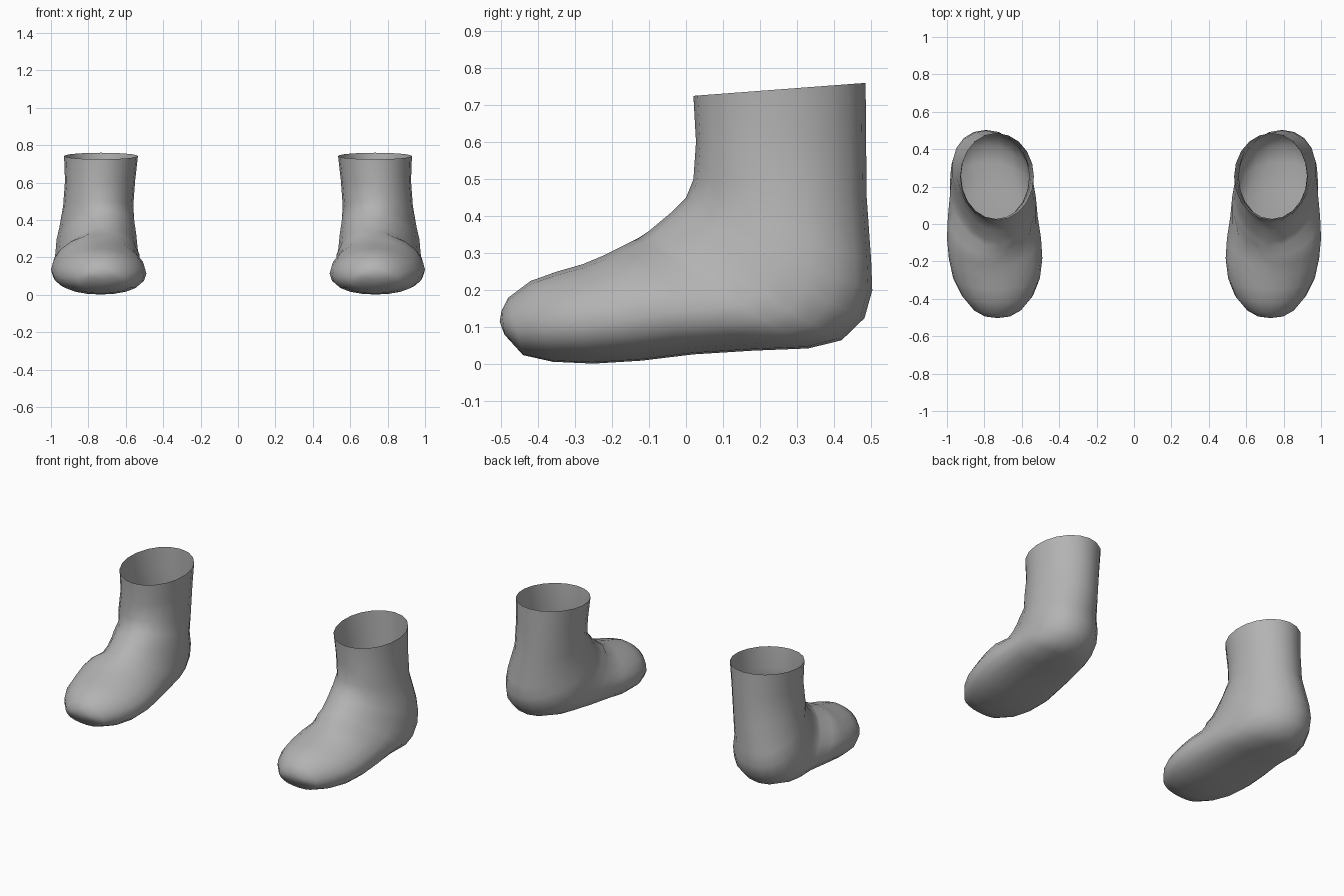
import bpy, bmesh
from math import sin, cos, pi
from mathutils import Vector

cube = bpy.data.objects.get("Cube")
if cube:
    bpy.data.objects.remove(cube, do_unlink=True)

SIDES = 20

# Cross sections from cuff to toe:
# upper edge y, z, lower edge y, z, inner x, outer x
SECTIONS = [
    (.02, .725, .485, .76, .535, .93),
    (.027, .6, .486, .62, .55, .925),
    (.02, .5, .488, .45, .56, .935),
    (0, .45, .5, .28, .555, .955),
    (-.04, .41, .503, .2, .545, .97),
    (-.07, .385, .482, .125, .54, .975),
    (-.1, .36, .42, .065, .535, .98),
    (-.13, .34, .33, .043, .525, .985),
    (-.17, .32, .18, .037, .515, .995),
    (-.22, .295, .02, .027, .497, 1),
    (-.28, .27, -.12, .01, .49, .99),
    (-.35, .25, -.25, .002, .503, .967),
    (-.42, .225, -.36, .007, .54, .92),
    (-.48, .18, -.44, .025, .6, .86),
    (-.498, .145, -.49, .08, .66, .8),
]
TOE_TIP = Vector((.73, -.503, .115))


def make_material(name, value):
    mat = bpy.data.materials.new(name)
    mat.use_nodes = True
    colour = (value, value, value, 1)
    mat.diffuse_color = colour
    mat.node_tree.nodes["Principled BSDF"].inputs["Base Color"].default_value = colour
    return mat


def section_ring(bm, index, side):
    """Oval between an upper and a lower edge point, fuller near the sole."""
    uy, uz, ly, lz, inner, outer = SECTIONS[index]
    upper, lower = Vector((0, uy, uz)), Vector((0, ly, lz))
    centre, half = (inner + outer) / 2, (outer - inner) / 2
    fullness = .1 if index > 6 else .02 * max(0, index - 2)
    heel_shift = .07 if 3 <= index <= 7 else 0
    ring = []
    for i in range(SIDES):
        angle = 2 * pi * i / SIDES
        s = (1 - cos(angle)) / 2
        p = upper.lerp(lower, s + fullness * sin(angle) ** 2)
        p.x = side * (centre + half * sin(angle) + heel_shift * (s - .5))
        ring.append(bm.verts.new(p))
    return ring


def make_sock(name, side, material):
    bm = bmesh.new()
    rings = [section_ring(bm, i, side) for i in range(len(SECTIONS))]
    # Knitted tube from the open cuff to the toe
    for a, b in zip(rings, rings[1:]):
        for i in range(SIDES):
            j = (i + 1) % SIDES
            bm.faces.new((a[i], a[j], b[j], b[i]))
    # Closed toe
    tip = bm.verts.new((side * TOE_TIP.x, TOE_TIP.y, TOE_TIP.z))
    for i in range(SIDES):
        bm.faces.new((rings[-1][i], rings[-1][(i + 1) % SIDES], tip))
    bmesh.ops.recalc_face_normals(bm, faces=bm.faces[:])
    # Outward direction is checked on the sole
    sole = min(bm.faces, key=lambda f: f.calc_center_median().z)
    if sole.normal.z > 0:
        bmesh.ops.reverse_faces(bm, faces=bm.faces[:])
    for face in bm.faces:
        face.smooth = True
    mesh = bpy.data.meshes.new(name)
    bm.to_mesh(mesh)
    bm.free()
    mesh.materials.append(material)
    sock = bpy.data.objects.new(name, mesh)
    bpy.context.collection.objects.link(sock)


wool = make_material("grey wool", .45)
make_sock("left_sock", 1, wool)
make_sock("right_sock", -1, wool)
